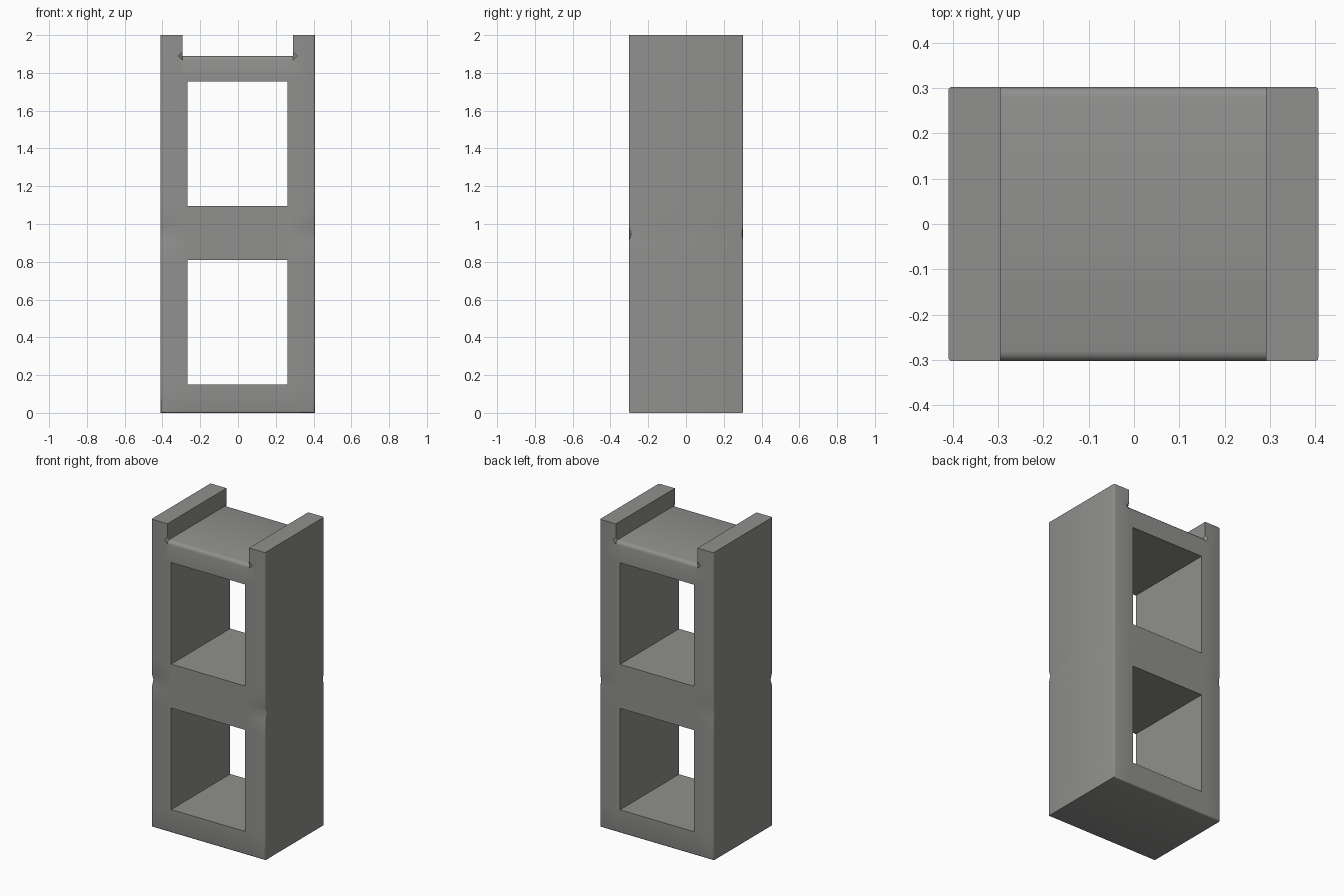
import bpy, bmesh

if "Cube" in bpy.data.objects:
    bpy.data.objects.remove(bpy.data.objects["Cube"])

# Cell grid of the block's front face
XS = [-0.41, -0.295, -0.268, 0.262, 0.292, 0.407]
ZS = [0.0, 0.15, 0.81, 0.91, 0.95, 0.99, 1.095, 1.755, 1.89, 2.0]
Y0, Y1 = -0.303, 0.303


def solid(x, z):
    if -0.268 < x < 0.262 and (0.15 < z < 0.81 or 1.095 < z < 1.755):
        return False                      # two hollow cores
    return not (z > 1.89 and -0.295 < x < 0.292)   # open end notch


# Front face
bm = bmesh.new()
verts = {}


def vert(i, j):
    if (i, j) not in verts:
        verts[i, j] = bm.verts.new((XS[i], Y0, ZS[j]))
    return verts[i, j]


for i in range(len(XS) - 1):
    for j in range(len(ZS) - 1):
        if solid((XS[i] + XS[i + 1]) / 2, (ZS[j] + ZS[j + 1]) / 2):
            bm.faces.new((vert(i, j), vert(i + 1, j), vert(i + 1, j + 1), vert(i, j + 1)))

# Extrude through the depth
res = bmesh.ops.extrude_face_region(bm, geom=bm.faces[:], use_keep_orig=True)
bmesh.ops.translate(bm, vec=(0, Y1 - Y0, 0),
                    verts=[g for g in res["geom"] if isinstance(g, bmesh.types.BMVert)])
bmesh.ops.recalc_face_normals(bm, faces=bm.faces[:])

# Soften outer edges and the rim of the top web
layer = bm.edges.layers.float.new("bevel_weight_edge")
for e in bm.edges:
    a, b = (v.co for v in e.verts)
    if abs(a.y - b.y) > 0.1 or len(e.link_faces) != 2:
        continue
    if abs(e.link_faces[0].normal.dot(e.link_faces[1].normal)) > 0.5:
        continue
    m = (a + b) / 2
    if abs(m.x) > 0.4:
        e[layer] = 0.4
    elif m.z < 0.01:
        e[layer] = 0.4
    elif abs(m.z - 1.89) < 0.01:
        e[layer] = 1.0

# Shallow worn dents at mid height on the corners
for v in bm.verts:
    if abs(v.co.z - 0.95) < 0.01 and abs(v.co.x) > 0.4:
        v.co.y += 0.014 if v.co.y < 0 else -0.006

mesh = bpy.data.meshes.new("concrete_block")
bm.to_mesh(mesh)
bm.free()
block = bpy.data.objects.new("concrete_block", mesh)
bpy.context.collection.objects.link(block)

mat = bpy.data.materials.new("concrete grey")
mat.diffuse_color = (0.28, 0.28, 0.27, 1)
mat.use_nodes = True
mat.node_tree.nodes["Principled BSDF"].inputs["Base Color"].default_value = mat.diffuse_color
mesh.materials.append(mat)

bev = block.modifiers.new("soft_edges", "BEVEL")
bev.limit_method = "WEIGHT"
bev.width = 0.022
bev.segments = 3

bpy.context.view_layer.objects.active = block
block.select_set(True)
bpy.ops.object.modifier_apply(modifier=bev.name)
bpy.ops.object.shade_smooth_by_angle(angle=0.6)
